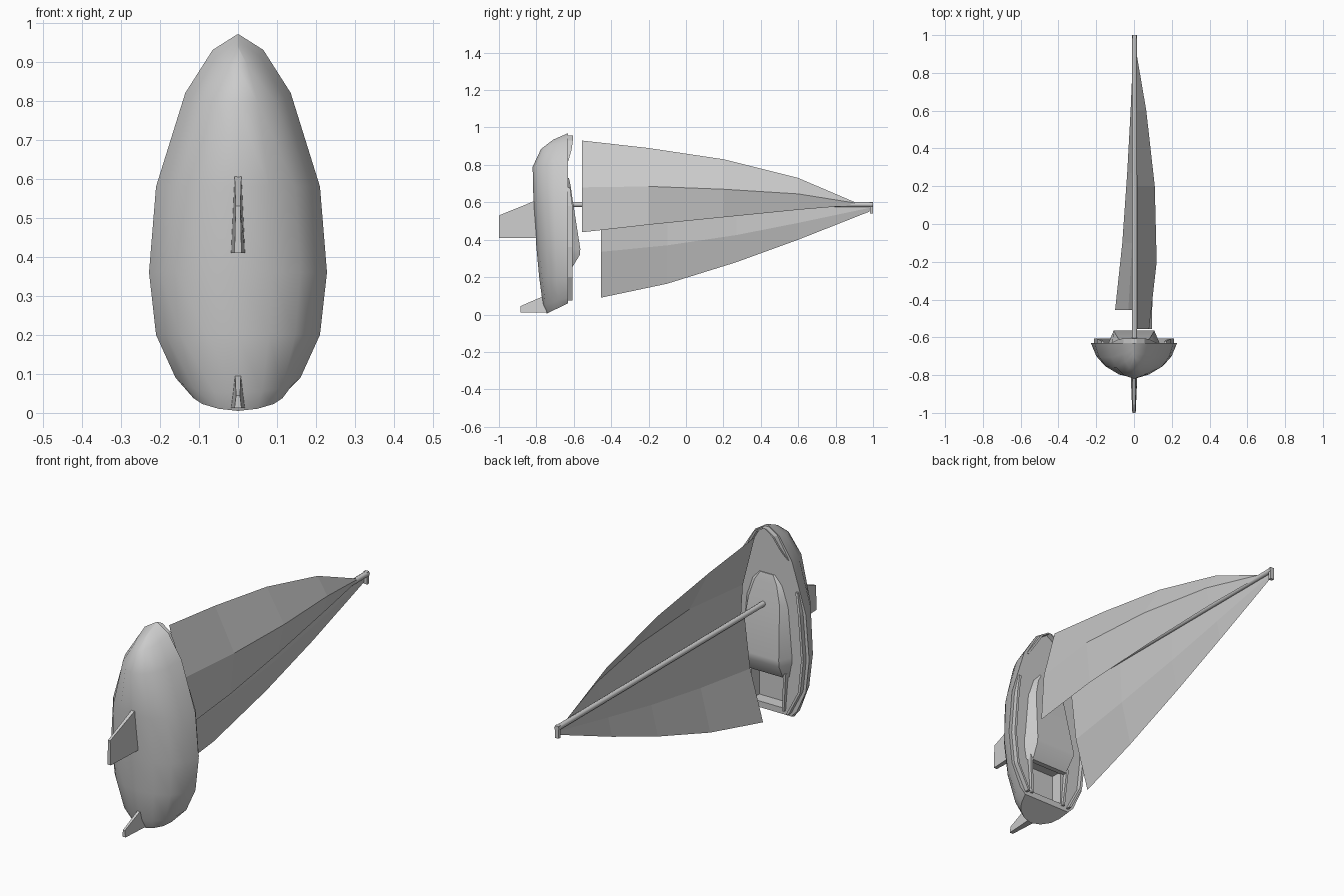
import bpy, bmesh

if "Cube" in bpy.data.objects:
    bpy.data.objects.remove(bpy.data.objects["Cube"])


def mesh_object(name, verts, faces, smooth=None, fix=True):
    me = bpy.data.meshes.new(name)
    me.from_pydata(verts, [], faces)
    bm = bmesh.new()
    bm.from_mesh(me)
    bmesh.ops.remove_doubles(bm, verts=bm.verts, dist=0.0005)
    if fix:
        bmesh.ops.recalc_face_normals(bm, faces=bm.faces)
    bm.to_mesh(me)
    bm.free()
    ob = bpy.data.objects.new(name, me)
    bpy.context.collection.objects.link(ob)
    if smooth:
        bpy.ops.object.select_all(action='DESELECT')
        ob.select_set(True)
        bpy.context.view_layer.objects.active = ob
        bpy.ops.object.shade_smooth_by_angle(angle=smooth)
    return ob


def loft(name, rings, closed=True, smooth=None):
    """Skin equal-length rings; closed rings also get end caps."""
    n = len(rings[0])
    verts = [p for r in rings for p in r]
    faces = []
    for i in range(len(rings) - 1):
        for j in range(n if closed else n - 1):
            k = (j + 1) % n
            faces.append((i * n + j, i * n + k, (i + 1) * n + k, (i + 1) * n + j))
    if closed:
        faces += [tuple(range(n)), tuple(range(len(verts) - n, len(verts)))]
    return mesh_object(name, verts, faces, smooth, closed)


def box(name, x, y, z):
    return loft(name, [[(x[0], y[0], c), (x[1], y[0], c), (x[1], y[1], c), (x[0], y[1], c)] for c in z])


# Hull: stations of deck z, half width, keel z, keel y
DECK = -0.63
stations = [(.06, .13, .005, -.745), (.09, .16, .05, -.765), (.2, .21, .2, -.785),
            (.36, .228, .36, -.80), (.58, .21, .58, -.815), (.82, .135, .79, -.82),
            (.93, .065, .885, -.775), (.97, .002, .935, -.71)]
section = [(1, 0), (.88, .4), (.7, .68), (.38, .9), (0, 1)]
rings = []
for zd, w, zk, yk in stations:
    half = [(w * u, DECK + (yk - DECK) * v, zd + (zk - zd) * v) for u, v in section]
    rings.append(half + [(-x, y, z) for x, y, z in half[-2::-1]])
hull = loft("hull", rings, smooth=0.6)

# Cockpit recess
cutter = box("cockpit_cutter", (-.085, .085), (-.69, -.5), (.09, .26))
cutter.hide_render = True
cutter.hide_viewport = True
cut = hull.modifiers.new("cockpit", 'BOOLEAN')
cut.operation = 'DIFFERENCE'
cut.object = cutter

# Cabin: z, base half width, top half width, top y
cabin = [(.73, .05, .035, -.626), (.69, .085, .06, -.617), (.6, .115, .085, -.604),
         (.35, .137, .108, -.565), (.32, .137, .108, -.567), (.25, .125, .1, -.61)]
loft("cabin", [[(-b, DECK - .005, z), (-t, y, z), (t, y, z), (b, DECK - .005, z)]
               for z, b, t, y in cabin], smooth=0.5)


def rail(name, path, inner=.012):
    """Strip standing on the deck along (x, z, top y) points."""
    loft(name, [[(x, DECK - .004, z), (x, y, z), (x - s * inner, y, z), (x - s * inner, DECK - .004, z)]
                for x, z, y, s in path])


# Toe rails, cockpit coamings and bow rail
side = [(.13, .075), (.195, .2), (.212, .36), (.195, .58), (.172, .68)]
for s, label in ((1, "right"), (-1, "left")):
    rail("toe_rail_" + label, [(s * x, z, -.607 if z < .6 else -.62, s) for x, z in side])
    rail("coaming_" + label, [(s * .1, .08, -.618, s), (s * .115, .27, -.608, s)])
    rail("bow_rail_" + label, [(s * .12, .82, -.629, s), (s * .085, .88, -.612, s),
                               (s * .055, .93, -.605, s), (s * .012, .958, -.605, s)])


# Keel and rudder: rows of y, aft z, front z, aft half thickness, front half thickness
def fin(name, rows):
    loft(name, [[(-a, y, z0), (a, y, z0), (f, y, z1), (-f, y, z1)] for y, z0, z1, a, f in rows], smooth=0.5)


fin("keel", [(-.79, .41, .615, .018, .009), (-1, .41, .53, .009, .006)])
fin("rudder", [(-.735, .012, .11, .018, .008), (-.885, .012, .045, .009, .005)])

# Mast and masthead
bpy.ops.mesh.primitive_cylinder_add(vertices=8, radius=.013, depth=1.63,
                                    location=(.003, .185, .588), rotation=(1.5707963, 0, 0))
mast = bpy.context.object
mast.name = "mast"
bpy.ops.object.shade_smooth_by_angle(angle=0.9)
box("masthead", (-.008, .012), (.985, 1), (.54, .6))


# Sails: each row runs luff, middle, leech as (x, z) at height y
def sail(name, rows):
    loft(name, [[(x, y, z) for x, z in pts] for y, *pts in rows], closed=False)


sail("main_sail", [
    (-.455, (0, .58), (-.03, .335), (-.1, .09)),
    (-.1, (0, .58), (-.01, .37), (-.062, .165)),
    (.27, (0, .58), (0, .425), (-.036, .28)),
    (.6, (0, .58), (.002, .49), (-.018, .40)),
    (.98, (0, .582), (0, .57), (-.002, .55))])
sail("head_sail", [
    (-.555, (.015, .93), (.08, .68), (.095, .44)),
    (-.2, (.015, .89), (.12, .685), (.1, .48)),
    (.2, (.015, .83), (.11, .67), (.078, .52)),
    (.6, (.012, .73), (.065, .645), (.045, .56)),
    (.9, (.01, .602), (.014, .597), (.012, .585))])
